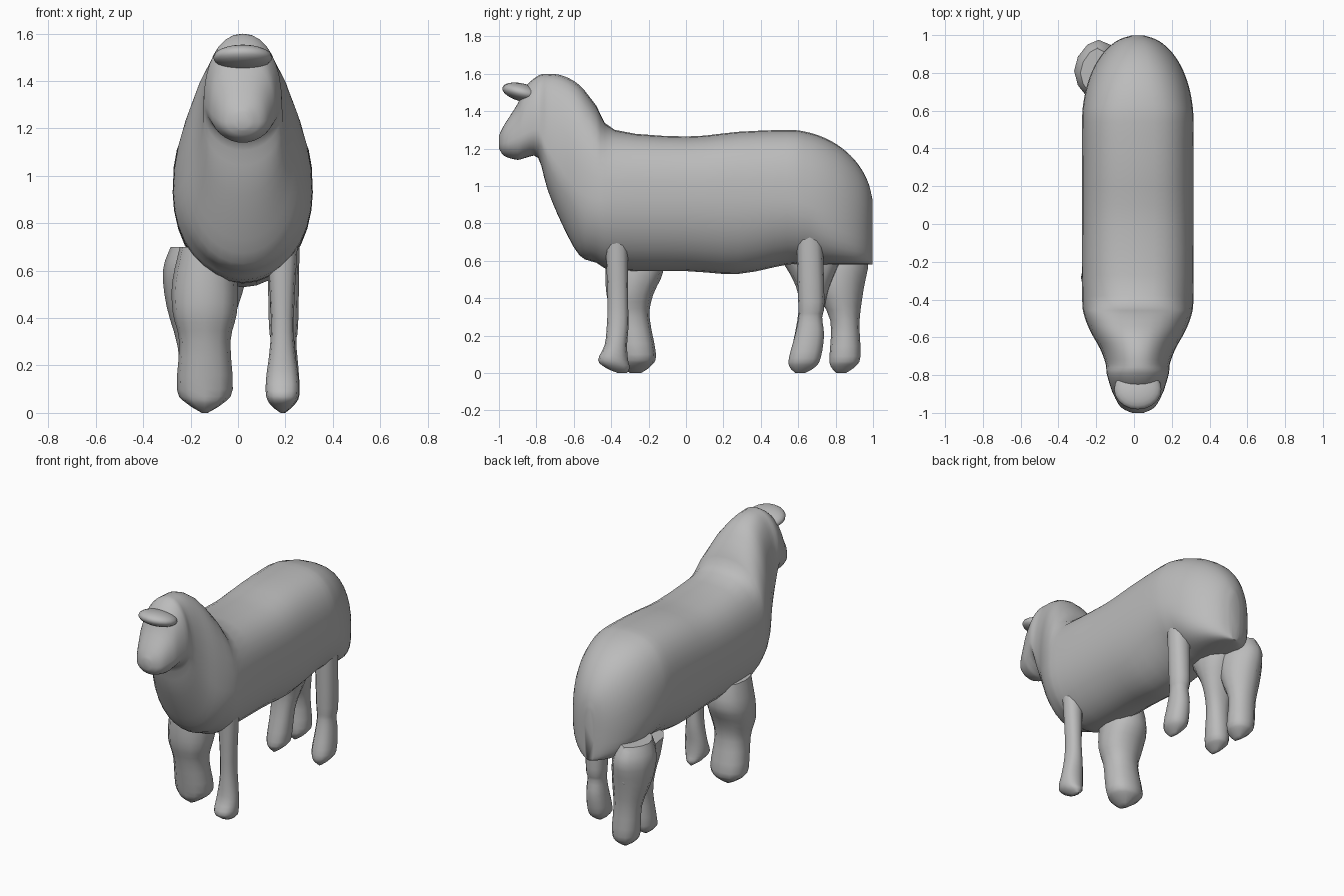
import bpy, bmesh, math
from mathutils import Vector, Matrix

old = bpy.data.objects.get("Cube")
if old:
    bpy.data.objects.remove(old, do_unlink=True)

COLOUR = (0.5, 0.5, 0.5, 1)
grey = bpy.data.materials.new("plain grey")
grey.use_nodes = True
grey.diffuse_color = COLOUR
grey.node_tree.nodes["Principled BSDF"].inputs["Base Color"].default_value = COLOUR


def finish(bm, name, angle):
    bmesh.ops.recalc_face_normals(bm, faces=bm.faces[:])
    mesh = bpy.data.meshes.new(name)
    bm.to_mesh(mesh)
    bm.free()
    mesh.materials.append(grey)
    mesh.shade_smooth()
    mesh.set_sharp_from_angle(angle=math.radians(angle))
    obj = bpy.data.objects.new(name, mesh)
    bpy.context.scene.collection.objects.link(obj)


def refine(rows, steps):
    """Smooth curve through the section rows."""
    pts = [Vector(row) for row in rows]
    padded = [pts[0]] + pts + [pts[-1]]
    out = []
    for a, b, c, d in zip(padded, padded[1:], padded[2:], padded[3:]):
        for k in range(steps):
            t = k / steps
            out.append(b + (c - a) * (t / 2) + (a * 2 - b * 5 + c * 4 - d) * (t * t / 2)
                       + (b * 3 - a - c * 3 + d) * (t ** 3 / 2))
    return out + [pts[-1]]


def loft(name, rows, ring, sides, angle):
    """Skin the refined section rows and close both ends."""
    bm = bmesh.new()
    rings = [[bm.verts.new(ring(row, math.tau * k / sides)) for k in range(sides)]
             for row in refine(rows, 3)]
    for near, far in zip(rings, rings[1:]):
        for k in range(sides):
            n = (k + 1) % sides
            bm.faces.new((near[k], near[n], far[n], far[k]))
    bm.faces.new(rings[0])
    bm.faces.new(rings[-1])
    finish(bm, name, angle)


def ellipsoid(name, centre, radii, tilt):
    bm = bmesh.new()
    bmesh.ops.create_uvsphere(bm, u_segments=20, v_segments=12, radius=1)
    bm.transform(Matrix.Translation(centre) @ Matrix.Rotation(math.radians(tilt), 4, "X")
                 @ Matrix.Diagonal((*radii, 1)))
    finish(bm, name, 60)


def ramp(value, low, high):
    return min(max((value - low) / (high - low), 0), 1)


def rounded(value, power):
    return math.copysign(abs(value) ** (2 / power), value)


def body_ring(row, a):
    """Rounded section, squarer along the back and under the end of the rump."""
    y, bottom, top, middle, width = row
    side, up = math.cos(a), math.sin(a)
    if up >= 0:
        power = 2.25 + 0.4 * ramp(y, -0.5, -0.3) * (1 - ramp(y, 0.6, 0.9))
        reach = top - middle
    else:
        power = 2 + 1.4 * ramp(y, 0.68, 0.92)
        reach = middle - bottom
    return (0.02 + width * rounded(side, power), y, middle + reach * rounded(up, power))


# Head, neck and back: y, bottom, top, widest height, half width
body = [
    (-1, 1.2, 1.27, 1.23, .03),
    (-.97, 1.16, 1.33, 1.23, .09),
    (-.9, 1.14, 1.44, 1.26, .13),
    (-.86, 1.15, 1.53, 1.28, .145),
    (-.79, 1.15, 1.59, 1.3, .165),
    (-.74, .98, 1.6, 1.2, .17),
    (-.66, .79, 1.59, 1.08, .2),
    (-.57, .63, 1.54, .97, .25),
    (-.48, .59, 1.43, .93, .285),
    (-.38, .55, 1.3, .93, .295),
    (0, .545, 1.265, .93, .295),
    (.28, .53, 1.29, .93, .295),
]
# Rump closes as a quarter round above a flat underside
for step in range(8):
    turn = math.radians(12 * step)
    close = max(math.cos(turn), 0.1)
    body.append((0.54 + 0.46 * math.sin(turn), 0.58, 0.88 + 0.42 * close,
                 0.93 - 0.14 * math.sin(turn), 0.295 * close ** 0.95))
loft("body", body, body_ring, 32, 60)

# Tuft growing forward out of the brow
ellipsoid("brow_tuft", (0.02, -0.875, 1.5), (0.125, 0.11, 0.048), -14)


def leg(name, x, splay, toe, cut, rows):
    """Leg from rows of height, y, half width, half depth, ending in a pointed hoof.

    Cut bevels the corners of the section more with height."""
    z, y, wide, deep = rows[-1]
    hoof = [(z * 0.4, y + toe / 2, wide * 0.65, deep * 0.8),
            (0, y + toe, wide * 0.1, deep * 0.3)]

    def ring(row, a):
        height, centre, rx, ry = row
        power = 2.3 - cut * height
        return (x + splay * height + rx * rounded(math.cos(a), power),
                centre + ry * rounded(math.sin(a), power), height)

    loft(name, rows + hoof, ring, 12, 45)


leg("front_left_leg", 0.187, 0, 0.05, 0, [
    (.7, -.37, .064, .06), (.4, -.365, .048, .055), (.26, -.365, .054, .058),
    (.15, -.375, .068, .06), (.07, -.39, .068, .08)])
leg("front_right_leg", -0.14, 0, -0.01, 0, [
    (.7, -.28, .105, .14), (.55, -.275, .138, .155), (.42, -.3, .135, .125),
    (.3, -.295, .108, .1), (.1, -.26, .118, .1)])
leg("back_left_leg", 0.192, 0, -0.025, 0, [
    (.74, .66, .068, .07), (.38, .67, .062, .07), (.3, .665, .054, .063),
    (.2, .66, .062, .078), (.08, .635, .068, .085)])
leg("back_right_leg", -0.145, -0.07, -0.02, 0.9, [
    (.7, .8, .09, .13), (.6, .81, .13, .165), (.45, .82, .125, .13),
    (.28, .85, .09, .078), (.09, .85, .085, .083)])
leg("back_right_inner_leg", -0.145, 0.06, -0.025, 0, [
    (.64, .67, .14, .19), (.54, .68, .14, .13), (.42, .68, .11, .08),
    (.28, .66, .075, .065), (.08, .635, .07, .08)])

# Small knob behind the back right leg
ellipsoid("leg_knob", (-0.19, 0.915, 0.47), (0.035, 0.035, 0.03), 0)
